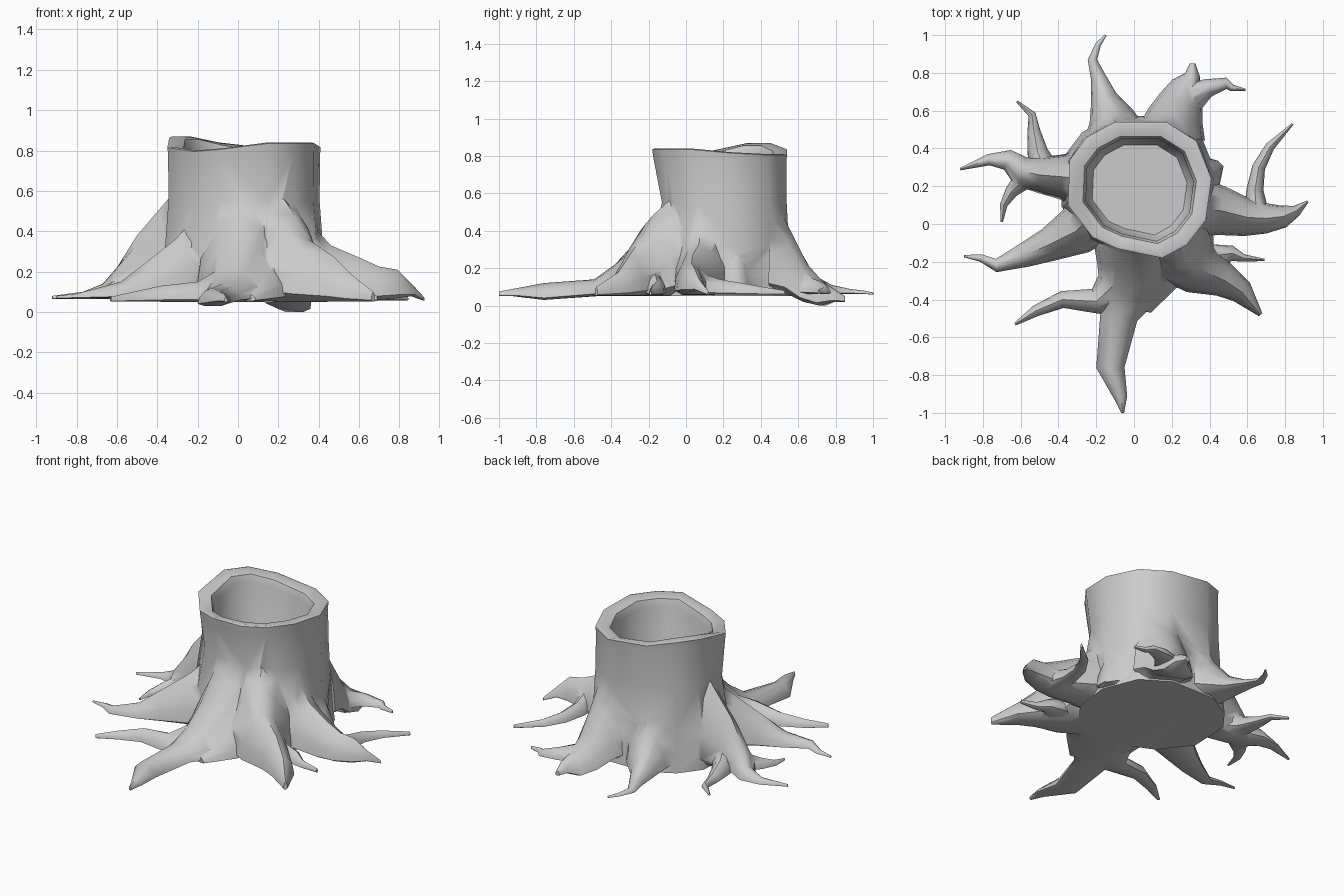
import bpy, bmesh
from mathutils import Vector

CX, CY = 0.03, 0.18


def make_object(name, rings):
    """Loft closed rings of equal length into a capped solid."""
    bm = bmesh.new()
    loops = [[bm.verts.new(p) for p in r] for r in rings]
    n = len(loops[0])
    for a, b in zip(loops, loops[1:]):
        for i in range(n):
            j = (i + 1) % n
            bm.faces.new((a[i], a[j], b[j], b[i]))
    for cap in (loops[0], loops[-1]):
        bm.faces.new(cap)
    bmesh.ops.triangulate(bm, faces=bm.faces)
    bmesh.ops.recalc_face_normals(bm, faces=bm.faces)
    if bm.calc_volume(signed=True) < 0:
        bmesh.ops.reverse_faces(bm, faces=bm.faces)
    mesh = bpy.data.meshes.new(name)
    bm.to_mesh(mesh)
    bm.free()
    ob = bpy.data.objects.new(name, mesh)
    bpy.context.collection.objects.link(ob)
    return ob


# Trunk: uneven rim outline (x, y, z), lofted down to the base and into the hollow
rim = [(0.41, 0.24, .82), (0.33, 0.44, .81), (0.17, 0.54, .81), (-0.10, 0.54, .84),
       (-0.25, 0.46, .87), (-0.34, 0.34, .87), (-0.35, 0.10, .82), (-0.22, -0.07, .80),
       (-0.09, -0.13, .81), (0.15, -0.18, .84), (0.28, -0.11, .84), (0.38, 0.02, .84)]


def ring(s, z=None, dz=0.0, dy=0.0, sy=1.0):
    return [(CX + (x - CX) * s, CY + dy + (y - CY) * s * sy, (h + dz) if z is None else z)
            for x, y, h in rim]


trunk = make_object("stump_trunk", [
    ring(1.09, 0.05), ring(1.06, 0.16), ring(1.03, 0.32), ring(0.985, 0.55, dy=0.025, sy=0.94),
    ring(0.99, dz=-0.04), ring(1.0, dz=-0.005), ring(0.96, dz=0.0), ring(0.79, dz=-0.015),
    ring(0.75, dz=-0.06), ring(0.74, 0.56), ring(0.66, 0.5)])

# Arched root cross-section: (side, height) fractions
SECTION = [(0, 1), (.5, .84), (.9, .45), (1, .12), (.55, 0), (-.55, 0), (-1, .12), (-.9, .45), (-.5, .84)]
roots = []


def root(name, *pts, bot=0.05):
    """Each point is x, y, half width, ridge height and optional underside height."""
    pos = [Vector(p[:2]) for p in pts]
    rings = []
    for i, p in enumerate(pts):
        d = (pos[min(i + 1, len(pts) - 1)] - pos[max(i - 1, 0)]).normalized()
        side = Vector((d.y, -d.x))
        w, top = p[2], p[3]
        low = p[4] if len(p) > 4 else min(bot + 0.0013 * len(roots), top - 0.012)
        rings.append([(p[0] + side.x * w * u, p[1] + side.y * w * u, low + (top - low) * v)
                      for u, v in SECTION])
    roots.append(make_object(name, rings))


# Front roots
root("front_root", (0.02, -0.10, .23, .57), (0.01, -0.16, .22, .48), (0.0, -0.25, .20, .36),
     (-0.04, -0.38, .15, .22), (-0.08, -0.49, .10, .14), (-0.125, -0.76, .075, .12, .03),
     (-0.07, -0.92, .035, .09), (-0.06, -1.0, .008, .075))
root("front_left_branch", (-0.08, -0.30, .12, .22), (-0.20, -0.41, .07, .15), (-0.38, -0.40, .045, .13),
     (-0.52, -0.46, .03, .10), (-0.63, -0.53, .008, .075))
root("front_right_root", (0.22, -0.08, .19, .57), (0.28, -0.18, .18, .48), (0.35, -0.24, .14, .36),
     (0.48, -0.30, .09, .27), (0.57, -0.36, .065, .18), (0.67, -0.48, .012, .10))
root("front_middle_web", (0.11, -0.08, .20, .50), (0.10, -0.20, .19, .37), (0.09, -0.31, .14, .23),
     (0.05, -0.46, .04, .09))
root("front_right_branch", (0.38, -0.25, .10, .22), (0.45, -0.165, .07, .17), (0.52, -0.155, .04, .13),
     (0.58, -0.18, .02, .10), (0.69, -0.19, .006, .08))

# Right roots
root("right_root", (0.36, 0.08, .16, .44), (0.46, 0.07, .13, .33), (0.60, 0.035, .10, .27),
     (0.70, 0.03, .08, .225, .06), (0.79, 0.04, .06, .21, .07), (0.86, 0.07, .03, .14, .08),
     (0.92, 0.12, .006, .075))
root("right_branch", (0.65, 0.04, .07, .19), (0.64, 0.18, .045, .14), (0.66, 0.30, .035, .12),
     (0.72, 0.41, .025, .10), (0.84, 0.53, .006, .08))
root("right_back_spur", (0.33, 0.26, .15, .45), (0.42, 0.28, .08, .25), (0.46, 0.32, .02, .09))

# Back roots
root("back_right_root", (0.20, 0.48, .18, .55), (0.22, 0.57, .15, .38), (0.25, 0.65, .12, .22, .02),
     (0.28, 0.73, .085, .13, 0.0), (0.31, 0.79, .04, .09, .02), (0.31, 0.85, .015, .05, .02))
root("back_right_branch", (0.30, 0.66, .08, .15), (0.39, 0.72, .05, .13), (0.49, 0.745, .03, .10),
     (0.52, 0.72, .018, .09), (0.59, 0.71, .006, .08))
root("back_left_root", (-0.10, 0.47, .17, .52), (-0.12, 0.57, .12, .30), (-0.16, 0.67, .07, .17),
     (-0.19, 0.78, .04, .11), (-0.22, 0.87, .025, .09), (-0.19, 0.95, .015, .08), (-0.15, 1.0, .006, .07))

# Left roots
root("left_root", (-0.31, 0.24, .15, .60), (-0.38, 0.25, .12, .52), (-0.50, 0.26, .095, .38),
     (-0.60, 0.28, .08, .22), (-0.67, 0.34, .055, .14), (-0.77, 0.34, .03, .10), (-0.92, 0.29, .006, .08))
root("left_back_branch", (-0.46, 0.26, .08, .26), (-0.51, 0.38, .055, .16), (-0.53, 0.49, .035, .12),
     (-0.54, 0.58, .02, .10), (-0.62, 0.65, .006, .08))
root("left_twig", (-0.57, 0.25, .06, .18), (-0.65, 0.17, .035, .13), (-0.69, 0.10, .02, .10),
     (-0.70, 0.01, .006, .08))
root("left_front_root", (-0.22, 0.04, .16, .46), (-0.31, -0.04, .13, .36), (-0.45, -0.11, .09, .25),
     (-0.58, -0.165, .065, .15), (-0.73, -0.22, .035, .11), (-0.81, -0.18, .02, .09), (-0.90, -0.17, .006, .08))


def volume(mesh):
    bm = bmesh.new()
    bm.from_mesh(mesh)
    v = bm.calc_volume(signed=True)
    bm.free()
    return v


# Fuse the roots into the trunk, keeping a root separate if its union is unsound
bpy.context.view_layer.objects.active = trunk
trunk.select_set(True)
for r in roots:
    for solver in ("MANIFOLD", "EXACT"):
        before = trunk.data.copy()
        mod = trunk.modifiers.new("fuse", "BOOLEAN")
        mod.operation = "UNION"
        mod.solver = solver
        mod.object = r
        bpy.ops.object.modifier_apply(modifier=mod.name)
        trunk.modifiers.clear()
        if volume(trunk.data) > volume(before):
            bpy.data.objects.remove(r)
            break
        trunk.data = before
    else:
        r.select_set(True)

bpy.ops.object.shade_smooth_by_angle(angle=0.9)
